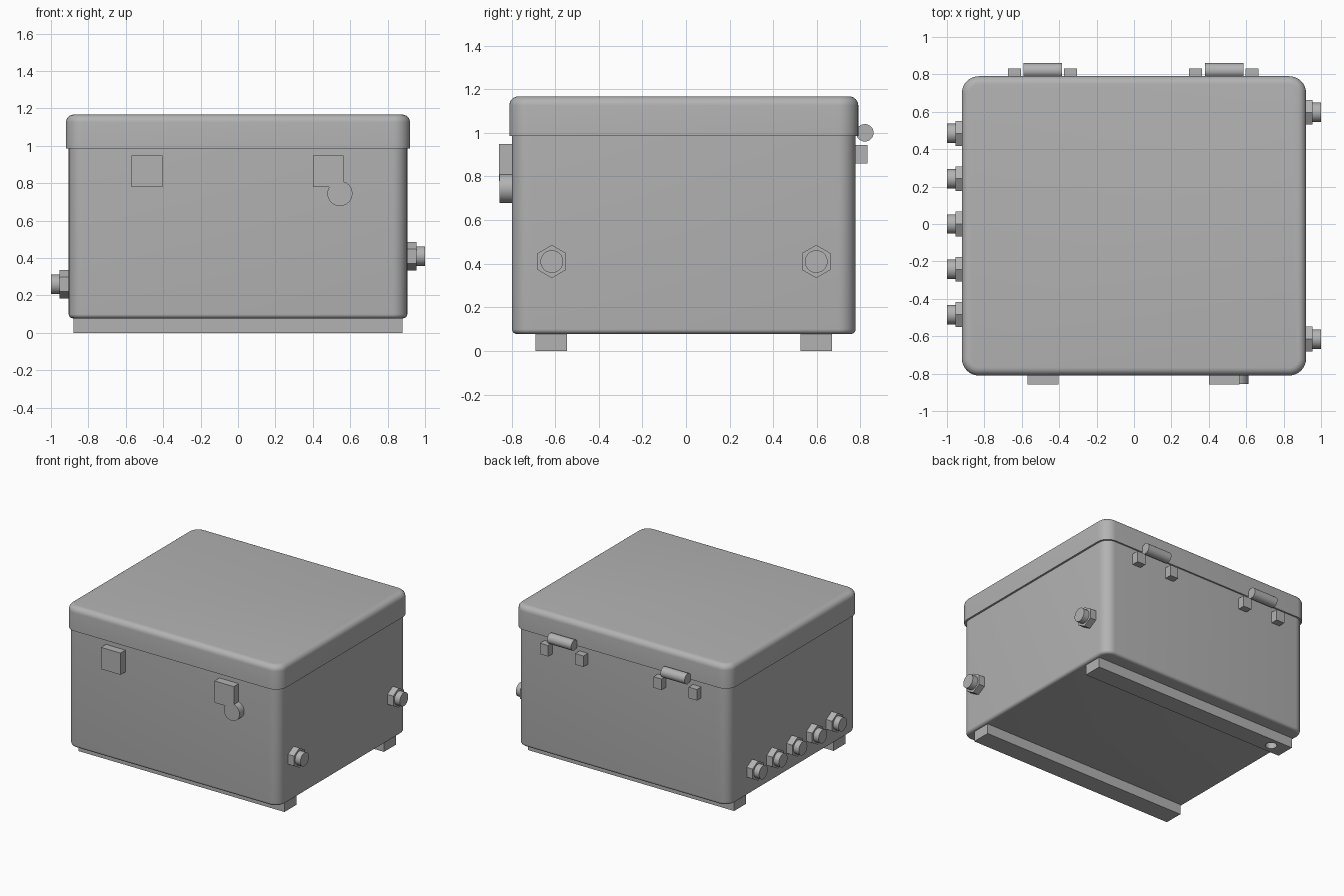
import bpy, bmesh, math
from mathutils import Matrix, Vector

old = bpy.data.objects.get("Cube")
if old:
    bpy.data.objects.remove(old, do_unlink=True)

grey = bpy.data.materials.new("plain_grey")
grey.use_nodes = True
colour = (0.45, 0.45, 0.45, 1)
grey.diffuse_color = colour
grey.node_tree.nodes["Principled BSDF"].inputs["Base Color"].default_value = colour


def finish(name, bm, smooth=True):
    mesh = bpy.data.meshes.new(name)
    bmesh.ops.recalc_face_normals(bm, faces=bm.faces)
    bm.to_mesh(mesh)
    bm.free()
    obj = bpy.data.objects.new(name, mesh)
    bpy.context.collection.objects.link(obj)
    mesh.materials.append(grey)
    if smooth:
        bpy.ops.object.select_all(action='DESELECT')
        obj.select_set(True)
        bpy.context.view_layer.objects.active = obj
        bpy.ops.object.shade_smooth_by_angle(angle=math.radians(35))
    return obj


def box_mesh(low, high):
    low, high = Vector(low), Vector(high)
    bm = bmesh.new()
    bmesh.ops.create_cube(bm, size=1, matrix=Matrix.Translation((low + high) / 2)
                          @ Matrix.Diagonal((*(high - low), 1)))
    return bm


def box(name, low, high):
    return finish(name, box_mesh(low, high), False)


def rounded_box(name, low, high, corner, rim, rim_z):
    """Round the upright edges, then the rim lying at height rim_z."""
    bm = box_mesh(low, high)
    upright = [e for e in bm.edges if abs(e.verts[0].co.z - e.verts[1].co.z) > 0.01]
    bmesh.ops.bevel(bm, geom=upright, offset=corner, segments=8, profile=0.5, affect='EDGES')
    edges = [e for e in bm.edges if all(abs(v.co.z - rim_z) < 1e-4 for v in e.verts)]
    bmesh.ops.bevel(bm, geom=edges, offset=rim, segments=6, profile=0.5, affect='EDGES')
    return finish(name, bm)


def cylinder(name, centre, radius, length, axis, sides=32):
    turn = {'X': Matrix.Rotation(math.pi / 2, 4, 'Y'),
            'Y': Matrix.Rotation(math.pi / 2, 4, 'X'), 'Z': Matrix()}[axis]
    # A six-sided nut keeps its points to the sides
    spin = Matrix.Rotation(math.pi / 2, 4, 'Z') if sides == 6 else Matrix()
    bm = bmesh.new()
    bmesh.ops.create_cone(bm, cap_ends=True, segments=sides, radius1=radius, radius2=radius,
                          depth=length, matrix=Matrix.Translation(centre) @ turn @ spin)
    return finish(name, bm)


def combine(target, tool, operation):
    mod = target.modifiers.new(operation.lower(), 'BOOLEAN')
    mod.operation = operation
    mod.solver = 'EXACT'
    mod.object = tool
    bpy.context.view_layer.objects.active = target
    bpy.ops.object.modifier_apply(modifier=mod.name)
    bpy.data.objects.remove(tool, do_unlink=True)


# Enclosure and lid
rounded_box("body", (-0.905, -0.798, 0.078), (0.905, 0.778, 0.99), 0.08, 0.022, 0.078)
rounded_box("lid", (-0.92, -0.81, 0.985), (0.92, 0.79, 1.167), 0.09, 0.042, 1.167)

# Mounting rails, with one fixing hole in the rear one
box("front_rail", (-0.88, -0.69, 0), (0.88, -0.545, 0.08))
rear_rail = box("rear_rail", (-0.88, 0.525, 0), (0.88, 0.67, 0.08))
drill = cylinder("drill", (-0.75, 0.6, 0.03), 0.04, 0.09, 'Z')
combine(rear_rail, drill, 'DIFFERENCE')

# Latches, the left one with a round lock tab
box("right_latch", (-0.57, -0.858, 0.78), (-0.403, -0.79, 0.948))
left_latch = box("left_latch", (0.4, -0.858, 0.78), (0.565, -0.79, 0.948))
tab = cylinder("lock_tab", (0.545, -0.822, 0.745), 0.067, 0.066, 'Y')
combine(left_latch, tab, 'UNION')
bpy.ops.object.select_all(action='DESELECT')
left_latch.select_set(True)
bpy.ops.object.shade_smooth_by_angle(angle=math.radians(35))

# Hinges: barrel between two lugs
for side, x in (("right", -0.487), ("left", 0.482)):
    cylinder(side + "_hinge_barrel", (x, 0.82, 1.0), 0.04, 0.205, 'X')
    for end, dx in (("outer", -0.153), ("inner", 0.148)):
        box(f"{side}_hinge_lug_{end}", (x + dx - 0.035, 0.77, 0.86),
            (x + dx + 0.035, 0.832, 0.945))


# Cable glands: hexagonal nut and round stub
def gland(name, sign, y, z):
    cylinder(name + "_nut", (sign * 0.927, y, z), 0.076, 0.056, 'X', 6)
    cylinder(name + "_stub", (sign * 0.95, y, z), 0.052, 0.1, 'X')


for i, y in enumerate((-0.615, 0.597)):
    gland(f"left_gland_{i + 1}", 1, y, 0.41)
for i in range(5):
    gland(f"right_gland_{i + 1}", -1, (i - 2) * 0.242, 0.26)
